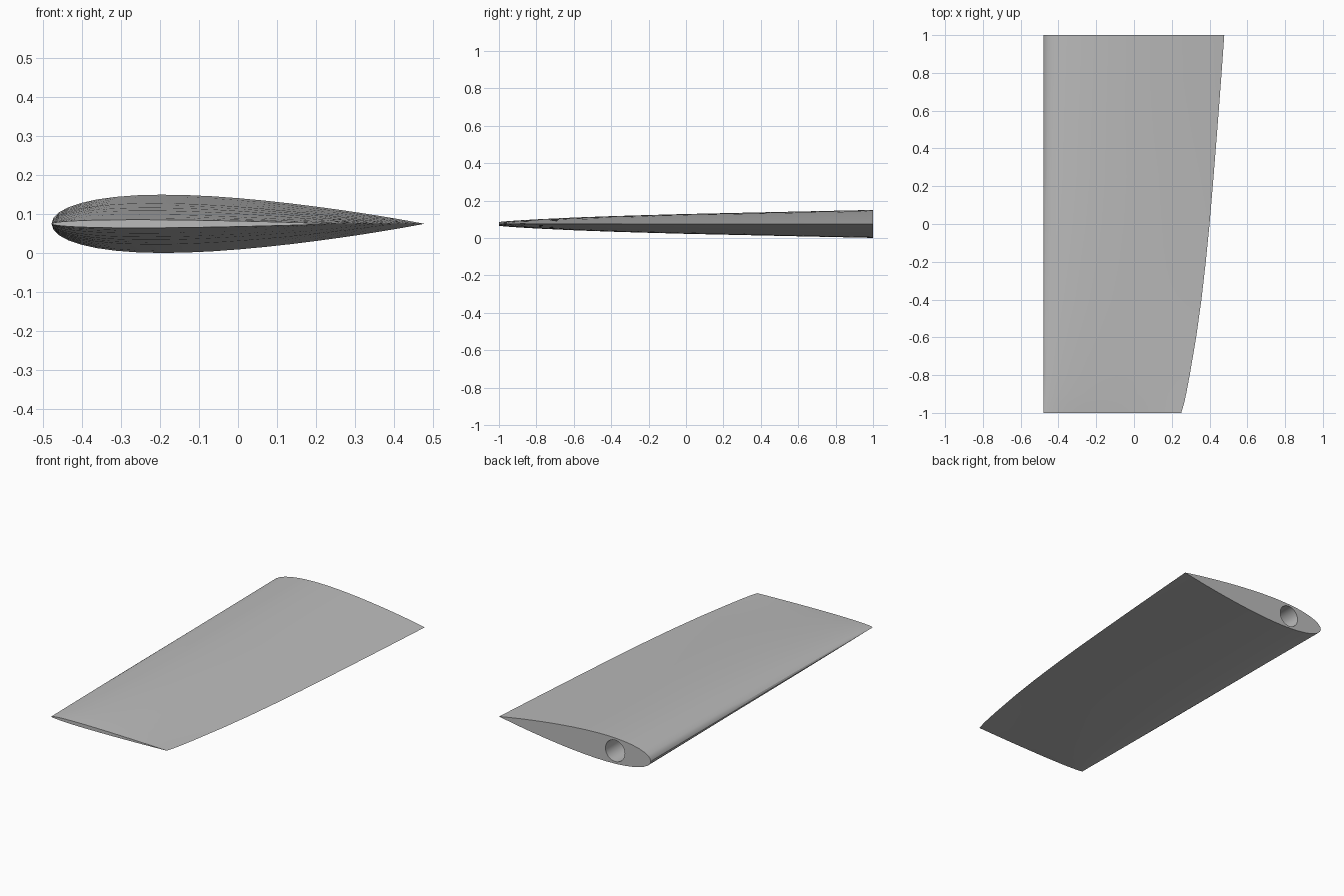
import bpy, bmesh, math
from mathutils import Matrix

cube = bpy.data.objects.get("Cube")
if cube:
    bpy.data.objects.remove(cube, do_unlink=True)

MID_Z = 0.075        # height of the chord plane
LEADING_X = -0.478   # straight leading edge
STEPS = 22           # samples along the chord

# Span stations: y, trailing edge x, half thickness
STATIONS = [
    (-1.0, 0.25, 0.0105), (-0.95, 0.265, 0.015), (-0.9, 0.276, 0.0185),
    (-0.8, 0.295, 0.0245), (-0.6, 0.329, 0.034), (-0.4, 0.357, 0.0415),
    (-0.2, 0.38, 0.0475), (0.0, 0.40, 0.053), (0.25, 0.421, 0.0585),
    (0.5, 0.441, 0.064), (0.75, 0.46, 0.0695), (1.0, 0.478, 0.0747),
]


def make_material(name, value):
    mat = bpy.data.materials.new(name)
    mat.use_nodes = True
    colour = (value, value, value, 1)
    mat.diffuse_color = colour
    mat.node_tree.nodes["Principled BSDF"].inputs["Base Color"].default_value = colour
    return mat


def make_object(name, bm, mat):
    bmesh.ops.recalc_face_normals(bm, faces=bm.faces)
    mesh = bpy.data.meshes.new(name)
    bm.to_mesh(mesh)
    bm.free()
    mesh.materials.append(mat)
    obj = bpy.data.objects.new(name, mesh)
    bpy.context.collection.objects.link(obj)
    return obj


def thickness(u):
    """Symmetric airfoil half thickness, scaled to a peak of one."""
    return 10 * (0.2969 * math.sqrt(u) - 0.126 * u - 0.3516 * u**2
                 + 0.2843 * u**3 - 0.1036 * u**4)


def section(trailing_x, half):
    """Closed loop: over the top to the trailing edge, back underneath."""
    us = [(1 - math.cos(math.pi * i / STEPS)) / 2 for i in range(STEPS + 1)]
    chord = trailing_x - LEADING_X
    top = [(LEADING_X + chord * u, half * thickness(u)) for u in us]
    top[0], top[-1] = (LEADING_X, 0), (trailing_x, 0)
    return top + [(x, -z) for x, z in reversed(top[1:-1])]


grey = make_material("grey", 0.5)

# Wing skin lofted through the sections, with flat tip and root caps
bm = bmesh.new()
rings = [[bm.verts.new((x, y, MID_Z + z)) for x, z in section(tx, half)]
         for y, tx, half in STATIONS]
for a, b in zip(rings, rings[1:]):
    for i in range(len(a)):
        j = (i + 1) % len(a)
        bm.faces.new((a[i], a[j], b[j], b[i]))
bm.faces.new(rings[0])
bm.faces.new(rings[-1])
wing = make_object("wing", bm, grey)

# Round spar socket sunk into the root
bm = bmesh.new()
bmesh.ops.create_cone(bm, cap_ends=True, segments=40, radius1=0.061, radius2=0.061,
                      depth=0.6, matrix=Matrix.Translation((-0.253, 1.0, MID_Z))
                      @ Matrix.Rotation(math.pi / 2, 4, "X"))
cutter = make_object("socket_cutter", bm, grey)
cutter.hide_render = True

bpy.ops.object.select_all(action="DESELECT")
wing.select_set(True)
bpy.context.view_layer.objects.active = wing
cut = wing.modifiers.new("socket", "BOOLEAN")
cut.operation = "DIFFERENCE"
cut.solver = "EXACT"
cut.object = cutter
bpy.ops.object.modifier_apply(modifier=cut.name)
bpy.data.objects.remove(cutter, do_unlink=True)
bpy.ops.object.shade_smooth_by_angle(angle=math.radians(30))
